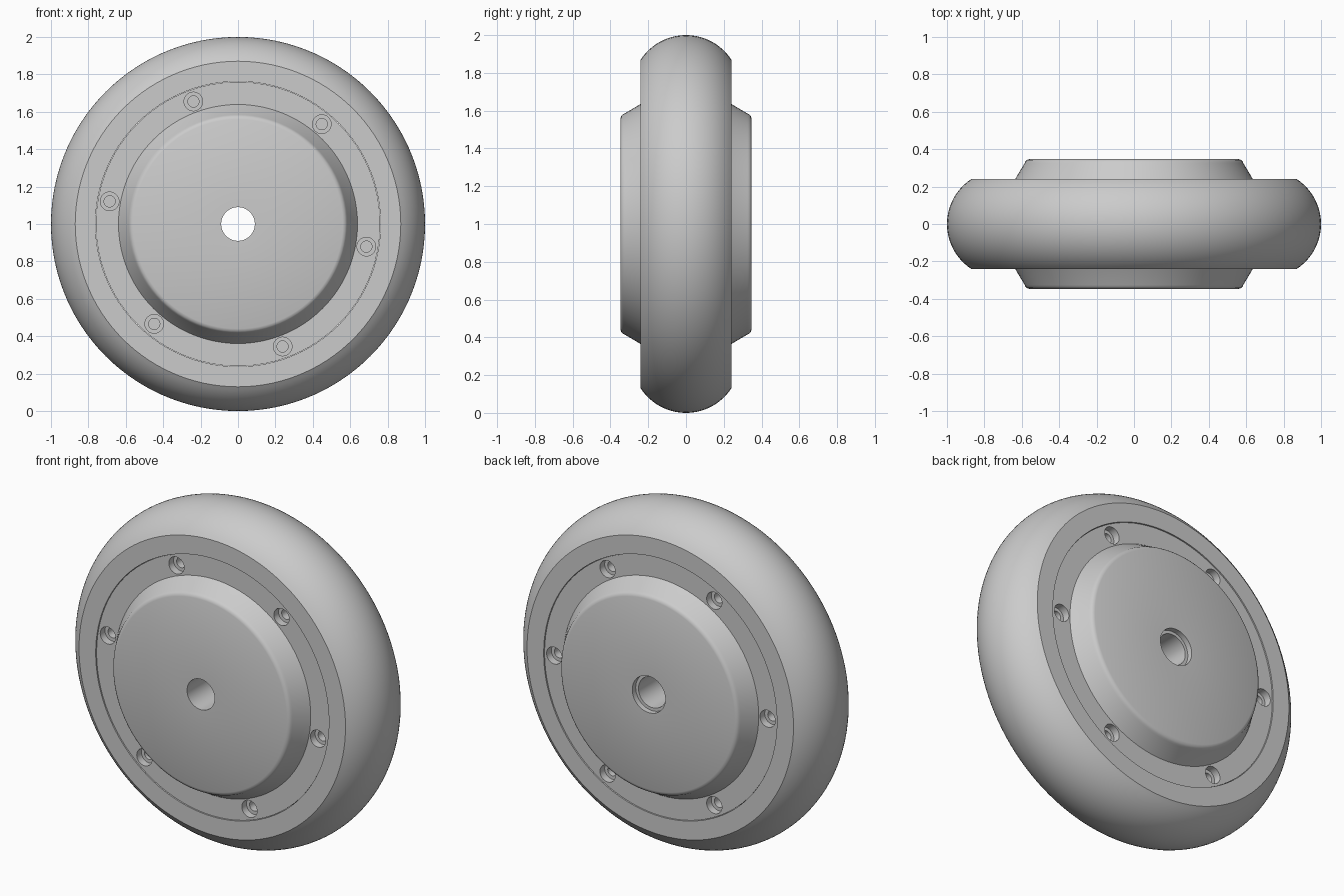
import bpy, bmesh
from math import sin, cos, pi, radians, asin
from mathutils import Vector

if "Cube" in bpy.data.objects:
    bpy.data.objects.remove(bpy.data.objects["Cube"])

AXLE = Vector((0, 0, 1))


def spin(bm, profile, seg, centre=AXLE):
    """Revolve a closed (radius, y) outline around an axis parallel to y."""
    rings = []
    for i in range(seg):
        a = 2 * pi * i / seg
        rings.append([bm.verts.new(centre + Vector((r * cos(a), y, r * sin(a))))
                      for r, y in profile])
    n = len(profile)
    for i in range(seg):
        p, q = rings[i], rings[(i + 1) % seg]
        for j in range(n):
            k = (j + 1) % n
            if profile[j][0] == 0 and profile[k][0] == 0:
                continue
            bm.faces.new((p[j], p[k], q[k], q[j]))


def finish(name, bm):
    bmesh.ops.remove_doubles(bm, verts=bm.verts[:], dist=1e-5)
    bmesh.ops.dissolve_degenerate(bm, edges=bm.edges[:], dist=1e-6)
    bmesh.ops.recalc_face_normals(bm, faces=bm.faces[:])
    me = bpy.data.meshes.new(name)
    bm.to_mesh(me)
    bm.free()
    ob = bpy.data.objects.new(name, me)
    bpy.context.collection.objects.link(ob)
    return ob


# Tyre: rounded tread arc with flat sidewalls
R, CR, HALF = 0.287, 0.713, 0.24
top = asin(HALF / R)
tread = [(CR + R * cos(t), R * sin(t))
         for t in (-top + 2 * top * i / 24 for i in range(25))]
bm = bmesh.new()
spin(bm, tread + [(0.762, HALF), (0.762, -HALF)], 120)
tyre = finish("tyre", bm)

# Hub: slightly recessed flange, raised chamfered caps, stepped axle bore
side = [(0.76, 0.234), (0.639, 0.234), (0.585, 0.325), (0.581, 0.334),
        (0.573, 0.342), (0.56, 0.347)]
front = [(r, -y) for r, y in reversed(side)]
bore = [(0.108, 0.347), (0.108, 0.315), (0.09, 0.315), (0.09, -0.347)]
bm = bmesh.new()
spin(bm, front + side + bore, 96)
hub = finish("hub", bm)

# Counterbored screw holes, six on each side
bm = bmesh.new()
for s, start in ((-1, -10), (1, 0)):
    for k in range(6):
        a = radians(start + 60 * k)
        pos = AXLE + Vector((0.697 * cos(a), 0, 0.697 * sin(a)))
        hole = [(0, 0.3), (0.05, 0.3), (0.05, 0.19), (0.03, 0.19),
                (0.03, 0.14), (0, 0.14)]
        spin(bm, [(r, s * y) for r, y in hole], 32, pos)
cutter = finish("screw_hole_cutter", bm)
cutter.hide_render = True

mod = hub.modifiers.new("screw_holes", "BOOLEAN")
mod.operation = "DIFFERENCE"
mod.solver = "EXACT"
mod.object = cutter
bpy.context.view_layer.objects.active = hub
hub.select_set(True)
bpy.ops.object.modifier_apply(modifier=mod.name)
bpy.data.objects.remove(cutter)

# Smooth rounded surfaces, crisp edges
tyre.select_set(True)
bpy.ops.object.shade_smooth_by_angle(angle=radians(25))
